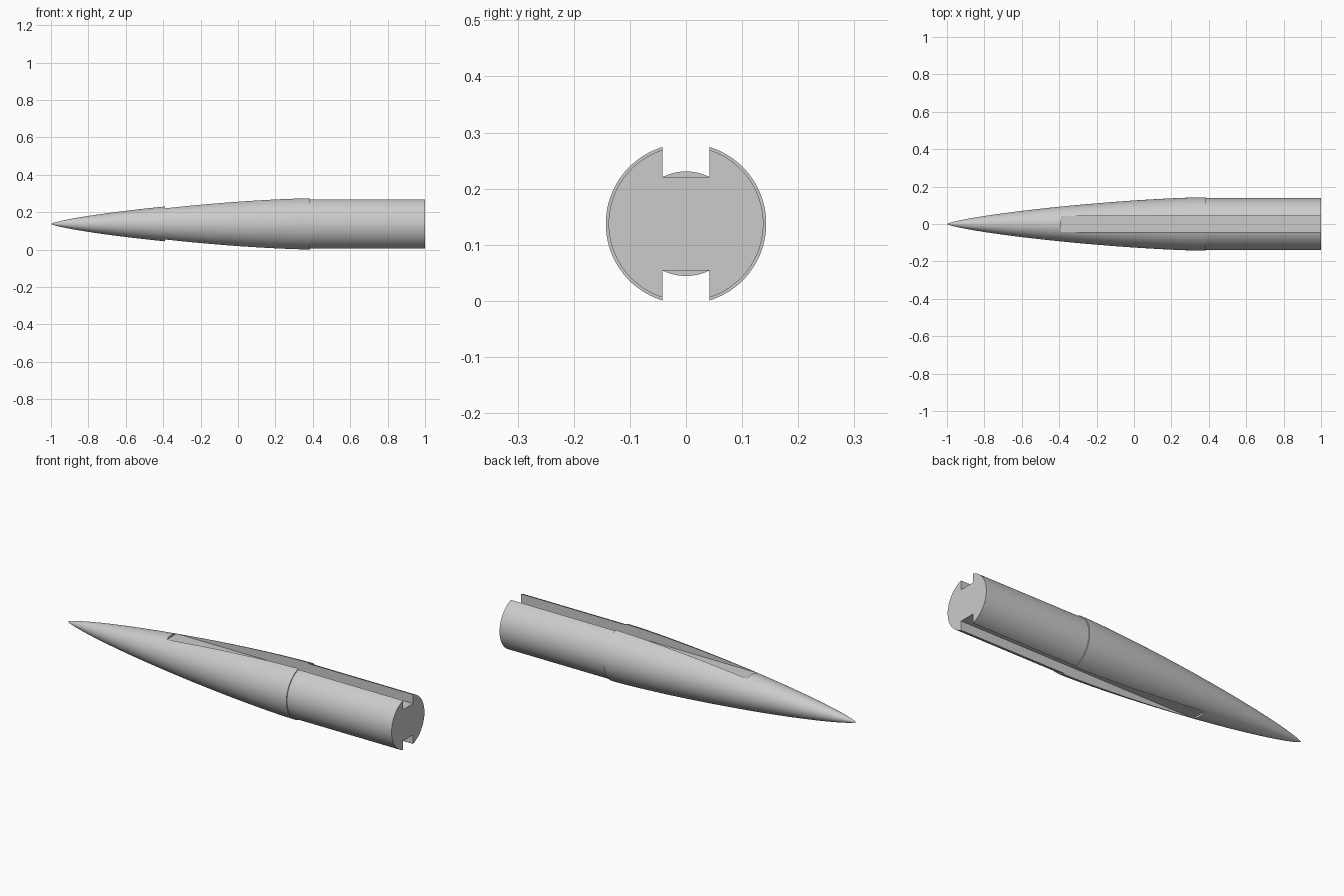
import bpy, bmesh
from math import acos, cos, sin, pi, sqrt

AXIS_Z = 0.1375      # height of the long axis
NOSE_R, SHANK_R = 0.143, 0.138
STEP_X = 0.385       # where the nose meets the shank
SIDES, RINGS = 96, 40

cube = bpy.data.objects.get("Cube")
if cube:
    bpy.data.objects.remove(cube, do_unlink=True)

grey = bpy.data.materials.new("light_grey")
grey.use_nodes = True
colour = (0.6, 0.6, 0.6, 1)
grey.diffuse_color = colour
grey.node_tree.nodes["Principled BSDF"].inputs["Base Color"].default_value = colour


def nose_radius(t):
    """Slender streamlined nose curve, t from tip (0) to base (1)."""
    a = acos(1 - 2 * t)
    return NOSE_R * sqrt(max(0, a - sin(2 * a) / 2) / pi)


def make_object(name, bm):
    bmesh.ops.recalc_face_normals(bm, faces=bm.faces)
    mesh = bpy.data.meshes.new(name)
    bm.to_mesh(mesh)
    bm.free()
    obj = bpy.data.objects.new(name, mesh)
    bpy.context.collection.objects.link(obj)
    return obj


# Pointed body: lathe the nose curve, the small step and the straight shank
profile = []
for i in range(1, RINGS + 1):
    t = (i / RINGS) ** 1.5      # rings closer together at the tip
    profile.append((-1 + (STEP_X + 1) * t, nose_radius(t)))
profile += [(STEP_X, SHANK_R), (1, SHANK_R)]

bm = bmesh.new()
tip = bm.verts.new((-1, 0, AXIS_Z))
rings = [[bm.verts.new((x, r * cos(2 * pi * k / SIDES), AXIS_Z + r * sin(2 * pi * k / SIDES)))
          for k in range(SIDES)] for x, r in profile]
for k in range(SIDES):
    n = (k + 1) % SIDES
    bm.faces.new((tip, rings[0][k], rings[0][n]))
    for a, b in zip(rings, rings[1:]):
        bm.faces.new((a[k], b[k], b[n], a[n]))
bm.faces.new(rings[-1])
body = make_object("slotted_body", bm)
body.data.materials.append(grey)

# Matching straight slots along the top and the bottom, open at the rear
for side, label in ((1, "top"), (-1, "bottom")):
    bm = bmesh.new()
    bmesh.ops.create_cube(bm, size=1)
    bmesh.ops.scale(bm, verts=bm.verts, vec=(1.5, 0.084, 0.2))
    bmesh.ops.translate(bm, verts=bm.verts, vec=(-0.39 + 0.75, 0, AXIS_Z + side * 0.183))
    cutter = make_object(label + "_slot_cutter", bm)
    cutter.hide_render = True
    cut = body.modifiers.new(label + "_slot", 'BOOLEAN')
    cut.operation, cut.solver, cut.object = 'DIFFERENCE', 'EXACT', cutter
    bpy.context.view_layer.objects.active = body
    bpy.ops.object.modifier_apply(modifier=cut.name)
    bpy.data.objects.remove(cutter, do_unlink=True)

# Smooth skin with crisp slot, step and rear edges
bpy.ops.object.select_all(action='DESELECT')
body.select_set(True)
bpy.context.view_layer.objects.active = body
bpy.ops.object.shade_smooth_by_angle(angle=0.5)
